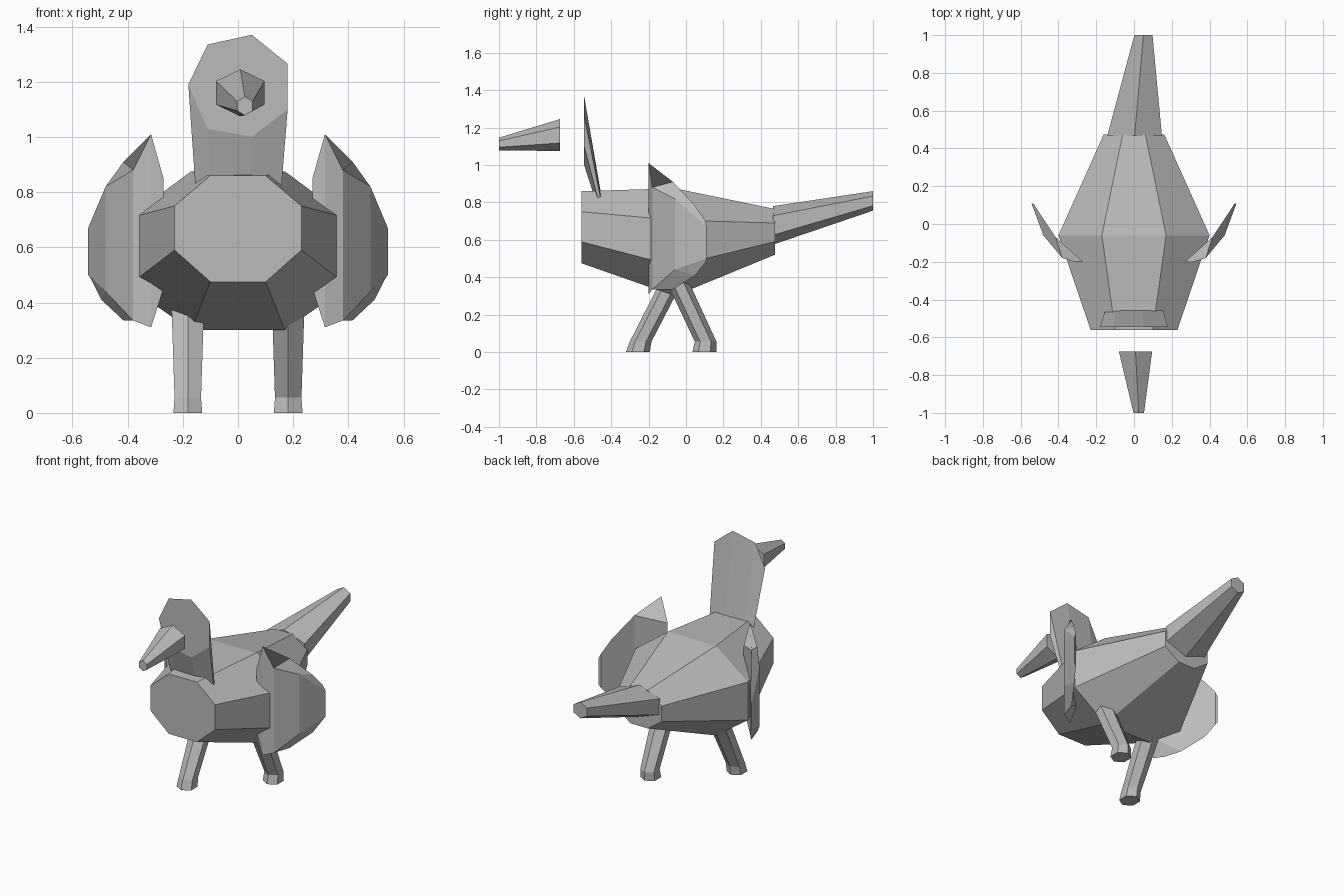
import bpy
import bmesh
from math import cos, sin, pi

old = bpy.data.objects.get("Cube")
if old:
    bpy.data.objects.remove(old, do_unlink=True)

grey = bpy.data.materials.new("plain grey")
grey.use_nodes = True
COLOUR = (0.5, 0.5, 0.5, 1)
grey.diffuse_color = COLOUR
grey.node_tree.nodes["Principled BSDF"].inputs["Base Color"].default_value = COLOUR


def loft(name, rings):
    """Join closed rings of equal length into a flat-shaded, capped solid."""
    bm = bmesh.new()
    loops = [[bm.verts.new(p) for p in ring] for ring in rings]
    count = len(loops[0])
    for a, b in zip(loops, loops[1:]):
        for i in range(count):
            j = (i + 1) % count
            bm.faces.new((a[i], a[j], b[j], b[i]))
    bm.faces.new(loops[0])
    bm.faces.new(loops[-1])
    bmesh.ops.recalc_face_normals(bm, faces=bm.faces)
    mesh = bpy.data.meshes.new(name)
    bm.to_mesh(mesh)
    bm.free()
    mesh.materials.append(grey)
    obj = bpy.data.objects.new(name, mesh)
    bpy.context.collection.objects.link(obj)
    return obj


def upright_hexagon(x, y, z, rx, rz):
    """Hexagon facing along y, with a corner at the top."""
    return [(x + rx * sin(i * pi / 3) / sin(pi / 3), y, z + rz * cos(i * pi / 3))
            for i in range(6)]


def level_hexagon(x, y, z, rx, ry):
    """Hexagon facing along z, with a corner at the front."""
    return [(x + rx * sin(i * pi / 3) / sin(pi / 3), y - ry * cos(i * pi / 3), z)
            for i in range(6)]


def octagon(y, inner, outer, bottom, low, high, top):
    """Chamfered cross-section of the body."""
    half = [(inner, bottom), (outer, low), (outer, high), (inner, top)]
    return [(x, y, z) for x, z in half] + [(-x, y, z) for x, z in reversed(half)]


# Body: three chamfered sections
loft("body", [
    octagon(-0.56, 0.10, 0.23, 0.475, 0.59, 0.75, 0.86),
    octagon(-0.06, 0.17, 0.40, 0.30, 0.46, 0.705, 0.875),
    octagon(0.475, 0.06, 0.16, 0.52, 0.59, 0.69, 0.765),
])

# Neck and head: flat seven-sided face swept down into the body
face = [(-0.18, 1.19), (-0.11, 1.335), (0.05, 1.37), (0.18, 1.265),
        (0.18, 1.10), (0.05, 1.0), (-0.11, 1.03)]
loft("neck_and_head", [
    [(x, -0.545, z) for x, z in face],
    [(x * 0.82, -0.44, 0.675 + (z - 1) * 0.24) for x, z in face],
])

# Beak, set ahead of the face
loft("beak", [
    upright_hexagon(0.008, -0.675, 1.16, 0.088, 0.085),
    upright_hexagon(0.025, -1.0, 1.112, 0.028, 0.034),
])

# Tail
loft("tail", [
    upright_hexagon(0.003, 0.465, 0.677, 0.145, 0.103),
    upright_hexagon(0.05, 1.0, 0.808, 0.048, 0.052),
])

# Wings: curved shells, each station runs outer top, outer bottom, inner bottom, inner top
stations = [
    [(0.315, -0.20, 1.01), (0.315, -0.20, 0.31), (0.27, -0.20, 0.45), (0.27, -0.20, 0.85)],
    [(0.38, -0.18, 0.88), (0.38, -0.18, 0.335), (0.415, -0.07, 0.335), (0.415, -0.07, 0.91)],
    [(0.48, -0.06, 0.82), (0.48, -0.06, 0.44), (0.495, 0.05, 0.41), (0.495, 0.05, 0.78)],
    [(0.543, 0.11, 0.67), (0.543, 0.11, 0.50), (0.53, 0.105, 0.48), (0.53, 0.105, 0.70)],
]
for side, name in ((1, "left_wing"), (-1, "right_wing")):
    loft(name, [[(side * x, y, z) for x, y, z in ring] for ring in stations])

# Legs: short ankles under slanted shins, mid stride
for name, x, foot, ankle, hip in (
    ("left_leg", 0.182, 0.098, 0.105, -0.065),
    ("right_leg", -0.182, -0.257, -0.243, -0.055),
):
    loft(name, [
        level_hexagon(x, foot, 0.0, 0.052, 0.064),
        level_hexagon(x, ankle, 0.055, 0.048, 0.058),
        level_hexagon(x, hip, 0.42, 0.06, 0.06),
    ])
